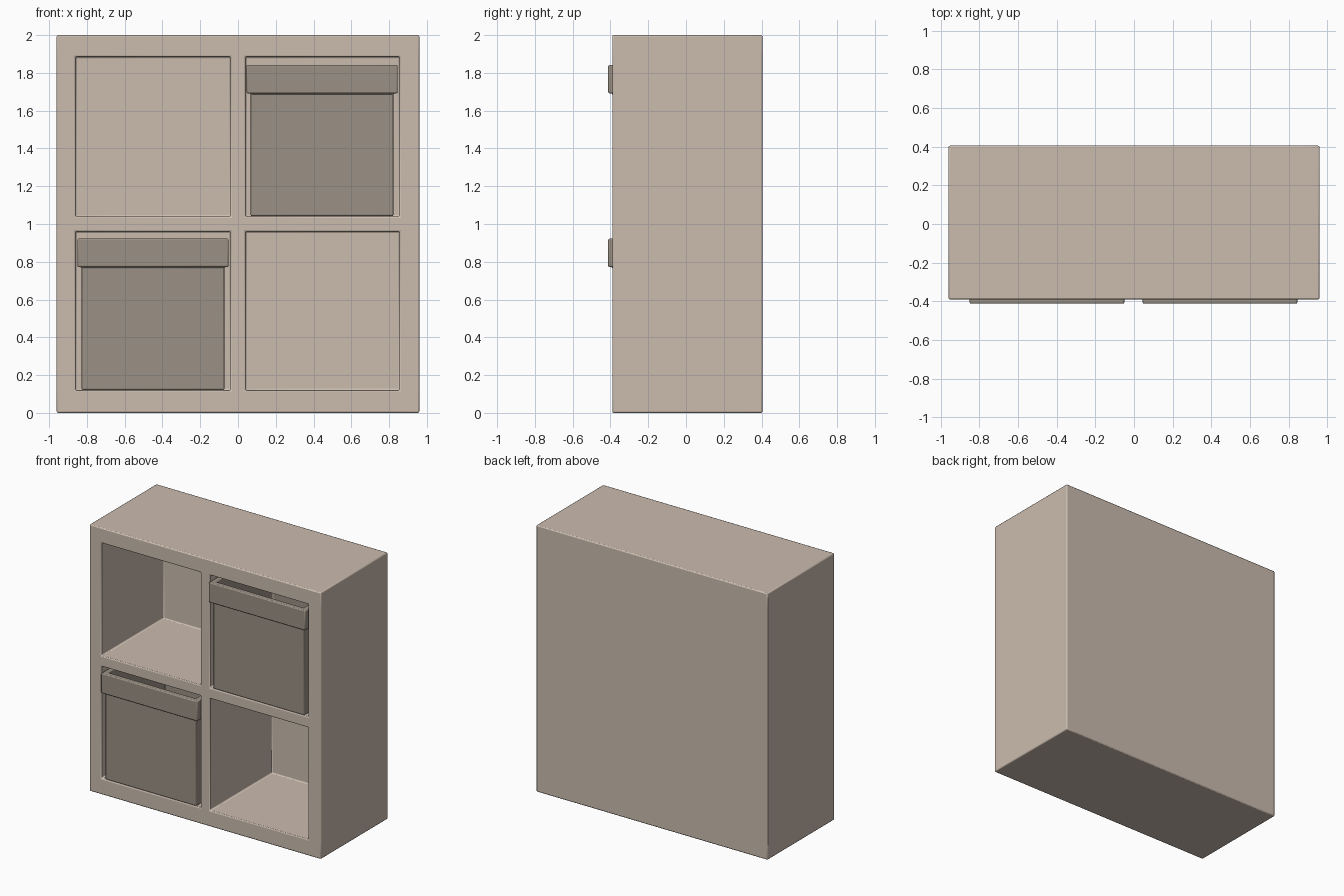
import bpy, bmesh, math

if "Cube" in bpy.data.objects:
    bpy.data.objects.remove(bpy.data.objects["Cube"])


def material(name, rgb):
    m = bpy.data.materials.new(name)
    m.diffuse_color = (*rgb, 1.0)
    m.use_nodes = True
    m.node_tree.nodes["Principled BSDF"].inputs["Base Color"].default_value = m.diffuse_color
    return m


WOOD = material("pale_wood", (0.60, 0.505, 0.43))
FABRIC = material("grey_fabric", (0.325, 0.283, 0.232))


def finish(bm, name, mat, bevel):
    """Turn the bmesh into a softly bevelled, smooth shaded object."""
    bmesh.ops.recalc_face_normals(bm, faces=bm.faces)
    mesh = bpy.data.meshes.new(name)
    bm.to_mesh(mesh)
    bm.free()
    mesh.materials.append(mat)
    ob = bpy.data.objects.new(name, mesh)
    bpy.context.collection.objects.link(ob)
    mod = ob.modifiers.new("soft_edges", 'BEVEL')
    mod.width = bevel
    mod.segments = 2
    mod.limit_method = 'ANGLE'
    bpy.ops.object.select_all(action='DESELECT')
    ob.select_set(True)
    bpy.context.view_layer.objects.active = ob
    bpy.ops.object.shade_smooth_by_angle(angle=math.radians(35))
    return ob


# Cabinet: gridded front, four cells pushed in, solid sides and back
XS = [-0.96, -0.86, -0.04, 0.04, 0.855, 0.96]
ZS = [0.0, 0.12, 0.96, 1.04, 1.885, 2.0]
FRONT, BACK, INNER_BACK = -0.39, 0.405, 0.345

bm = bmesh.new()
grid = [[bm.verts.new((x, FRONT, z)) for x in XS] for z in ZS]
cells = []
for r in range(5):
    for c in range(5):
        f = bm.faces.new((grid[r][c], grid[r][c + 1], grid[r + 1][c + 1], grid[r + 1][c]))
        if r in (1, 3) and c in (1, 3):
            cells.append(f)
rim = [e for e in bm.edges if e.is_boundary]
res = bmesh.ops.extrude_edge_only(bm, edges=rim)["geom"]
for v in res:
    if isinstance(v, bmesh.types.BMVert):
        v.co.y = BACK
back_edges = [e for e in res if isinstance(e, bmesh.types.BMEdge) and e.is_boundary]
bmesh.ops.contextual_create(bm, geom=back_edges)
for f in bmesh.ops.extrude_discrete_faces(bm, faces=cells)["faces"]:
    for v in f.verts:
        v.co.y = INNER_BACK
finish(bm, "cabinet_frame", WOOD, 0.008)


# Fabric bins: open boxes with a thick folded band round the rim
def storage_bin(name, x0, x1, z0, height):
    y0, y1, band = -0.412, 0.33, 0.15
    top = z0 + height
    profile = [(0.022, z0), (0.022, top - band), (0.0, top - band),
               (0.0, top), (0.04, top), (0.04, z0 + 0.02)]
    bm = bmesh.new()
    loops = [[bm.verts.new(p) for p in ((x0 + i, y0 + i, z), (x1 - i, y0 + i, z),
                                        (x1 - i, y1 - i, z), (x0 + i, y1 - i, z))]
             for i, z in profile]
    for a, b in zip(loops, loops[1:]):
        for k in range(4):
            n = (k + 1) % 4
            bm.faces.new((a[k], a[n], b[n], b[k]))
    bm.faces.new(loops[0])
    bm.faces.new(loops[-1])
    finish(bm, name, FABRIC, 0.007)


storage_bin("upper_right_bin", 0.045, 0.845, 1.042, 0.80)
storage_bin("lower_left_bin", -0.85, -0.05, 0.122, 0.80)
